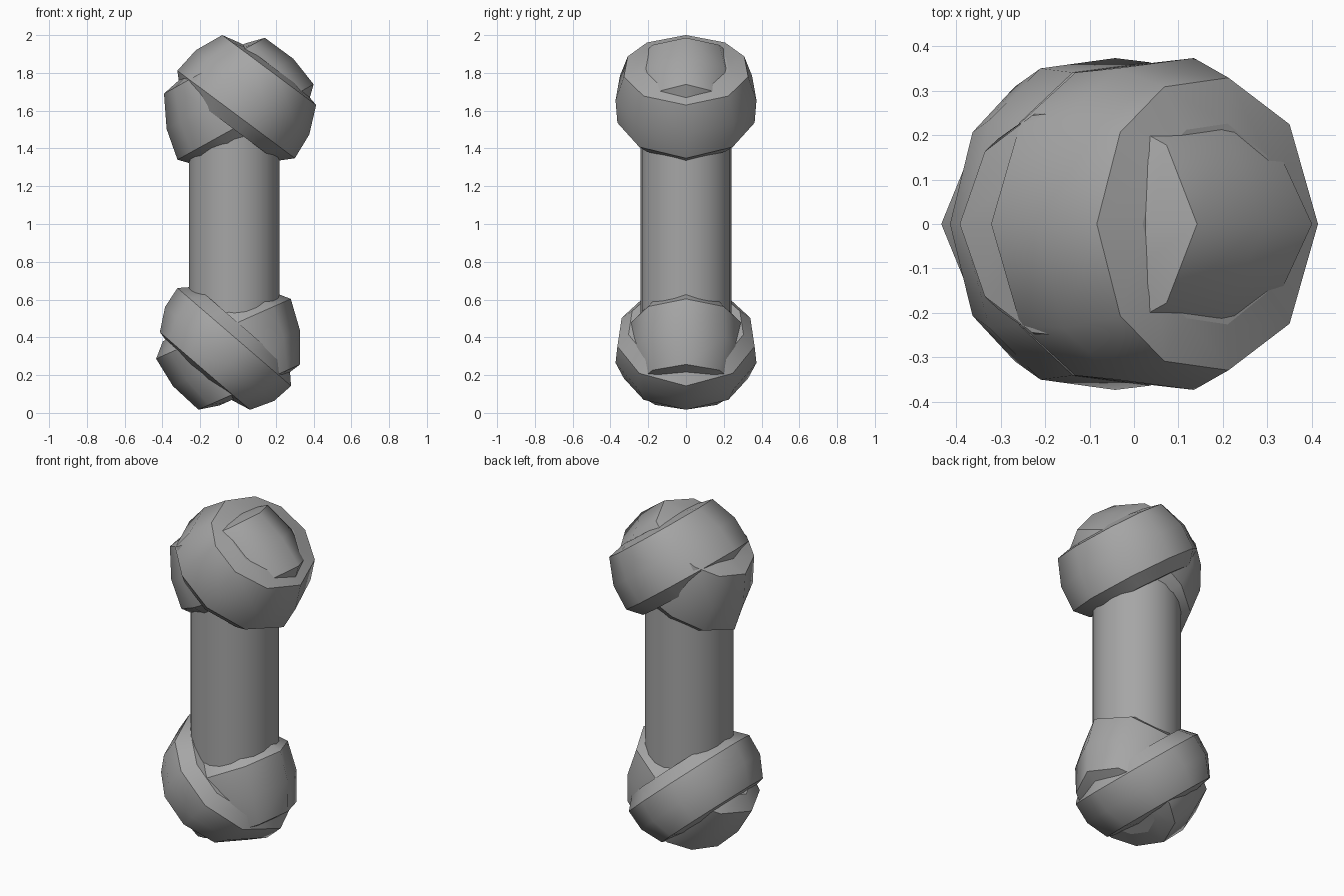
import bpy, bmesh
from math import cos, sin, radians
from mathutils import Vector

if "Cube" in bpy.data.objects:
    bpy.data.objects.remove(bpy.data.objects["Cube"], do_unlink=True)

grey = bpy.data.materials.new("plain grey")
grey.use_nodes = True
tone = (0.38, 0.38, 0.38, 1)
grey.diffuse_color = tone
grey.node_tree.nodes["Principled BSDF"].inputs["Base Color"].default_value = tone

# Corner angles of a knob's cross-section, mirrored front to back
HALF = (42, 79, 113, 142)
ANGLES = [radians(d) for d in (0, *HALF, 180, *(360 - d for d in reversed(HALF)))]
SIDES = len(ANGLES)


def finish(bm, name, angle):
    bmesh.ops.recalc_face_normals(bm, faces=bm.faces)
    mesh = bpy.data.meshes.new(name)
    bm.to_mesh(mesh)
    bm.free()
    obj = bpy.data.objects.new(name, mesh)
    bpy.context.collection.objects.link(obj)
    mesh.materials.append(grey)
    bpy.ops.object.select_all(action='DESELECT')
    obj.select_set(True)
    bpy.context.view_layer.objects.active = obj
    bpy.ops.object.shade_smooth_by_angle(angle=radians(angle))
    return obj


def knob(name, small, big, r_small, r_big, depth):
    """Faceted barrel from a narrow rim to a wide rim, both centred at (x, z)."""
    a, b = (Vector((p[0], 0, p[1])) for p in (small, big))
    axis = (b - a).normalized()
    across = Vector((0, 1, 0)).cross(axis)
    if across.x < 0:
        across.negate()
    length = (b - a).length
    r_mid = (r_small + r_big) / 2 + 0.025
    # offset along the axis, radius across, radius in depth
    rows = [(-0.025, r_small - 0.11, depth - 0.15),
            (0, r_small, depth - 0.045),
            (length / 2, r_mid, depth),
            (length, r_big, depth - 0.01),
            (length + 0.07, r_big - 0.07, depth - 0.07)]
    bm = bmesh.new()
    rings = [[bm.verts.new(a + axis * offset + across * (rx * cos(t))
                           + Vector((0, ry * sin(t), 0))) for t in ANGLES]
             for offset, rx, ry in rows]
    for low, high in zip(rings, rings[1:]):
        for i in range(SIDES):
            j = (i + 1) % SIDES
            bm.faces.new((low[i], low[j], high[j], high[i]))
    bm.faces.new(rings[0])
    bm.faces.new(rings[-1])
    # keep the rims crisp and the barrel sides smooth
    obj = finish(bm, name, 60)
    for e in obj.data.edges:
        p, q = (v // SIDES for v in e.vertices)
        e.use_edge_sharp = p == q and p != 2


# Shaft
bm = bmesh.new()
bmesh.ops.create_cone(bm, cap_ends=True, segments=24, radius1=0.24, radius2=0.24, depth=1.2)
bmesh.ops.translate(bm, verts=bm.verts, vec=(-0.02, 0, 1))
finish(bm, "shaft", 40)

# Crossed knobs at the top and bottom
knob("top_outer_knob", (0.165, 1.815), (-0.01, 1.58), 0.31, 0.388, 0.38)
knob("top_inner_knob", (-0.125, 1.838), (0.04, 1.54), 0.305, 0.412, 0.31)
knob("bottom_outer_knob", (-0.175, 0.222), (-0.02, 0.402), 0.315, 0.397, 0.38)
knob("bottom_inner_knob", (0.06, 0.137), (-0.077, 0.445), 0.295, 0.39, 0.31)
